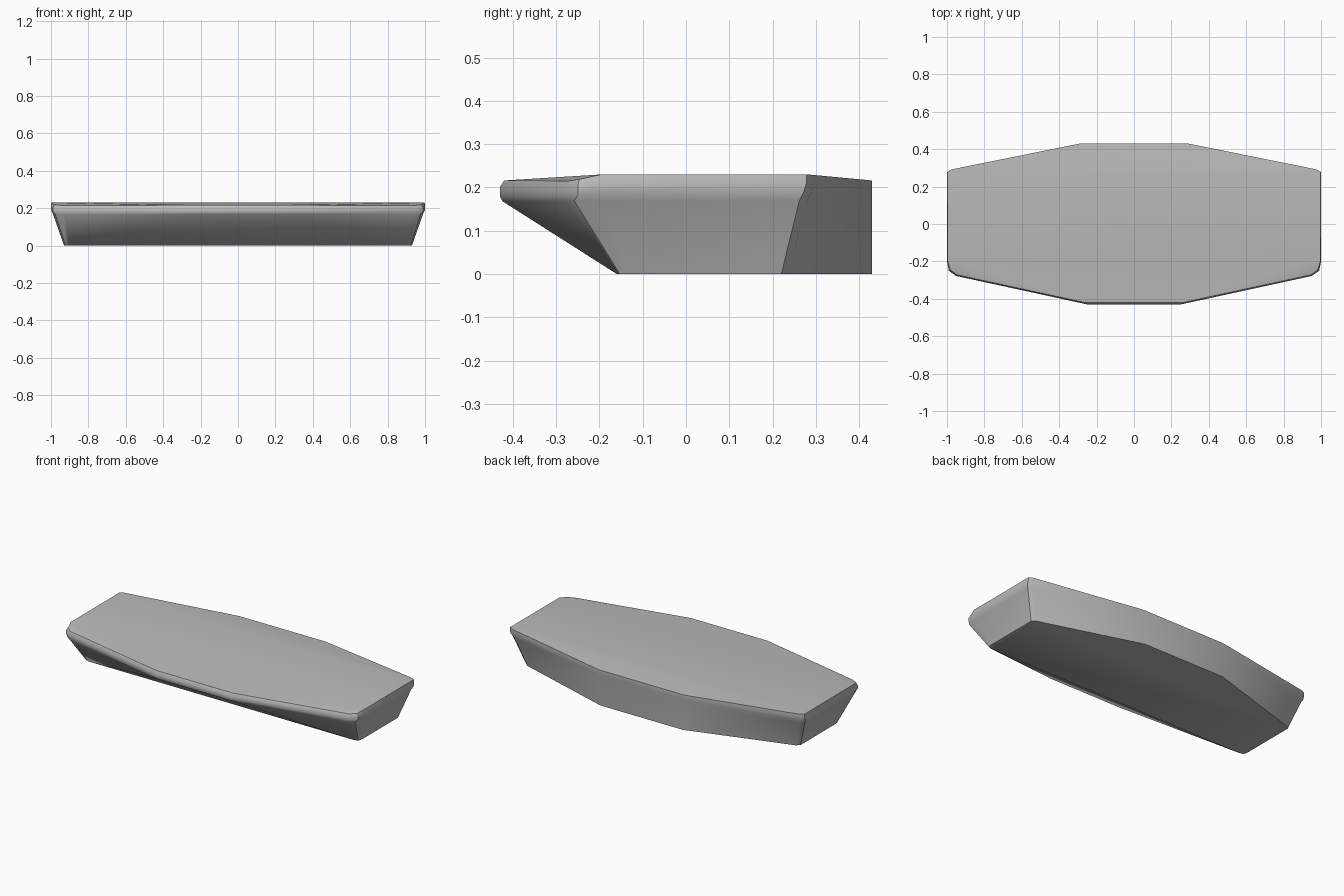
import bpy, bmesh, math

cube = bpy.data.objects.get("Cube")
if cube:
    bpy.data.objects.remove(cube, do_unlink=True)

# Single grey material
grey = bpy.data.materials.new("plain_grey")
grey.use_nodes = True
COLOUR = (0.5, 0.5, 0.5, 1)
grey.diffuse_color = COLOUR
grey.node_tree.nodes["Principled BSDF"].inputs["Base Color"].default_value = COLOUR

# Half outlines on +x, front to back:
# front edge, rounded front corner (three points), back corner (two), back edge
bottom = [(.90, -.16, 0), (.90, -.16, 0), (.922, -.153, 0), (.93, -.132, 0),
          (.93, .22, 0), (.91, .237, 0), (.28, .43, 0)]
shoulder = [(.25, -.424, .168), (.93, -.28, .168), (.977, -.258, .169), (.99, -.2, .17),
            (.99, .262, .17), (.965, .28, .17), (.285, .43, .17)]
belt = [(.25, -.43, .18), (.95, -.278, .18), (.99, -.25, .183), (1, -.2, .19),
        (1, .272, .19), (.975, .29, .19), (.29, .43, .19)]
brow = [(.25, -.43, .2), (.95, -.278, .2), (.99, -.25, .203), (1, -.2, .21),
        (1, .278, .21), (.975, .292, .21), (.29, .43, .203)]
rim = [(.26, -.42, .216), (.945, -.272, .215), (.982, -.246, .219), (.997, -.195, .23),
       (.998, .278, .23), (.975, .292, .229), (.29, .43, .216)]

bm = bmesh.new()


def ring(half):
    """Close a half outline into a full loop of vertices by mirroring."""
    full = half + [(-x, y, z) for x, y, z in reversed(half)]
    return [bm.verts.new(p) for p in full]


# Loft the side wall
rings = [ring(h) for h in (bottom, shoulder, belt, brow, rim)]
n = len(rings[0])
for low, high in zip(rings, rings[1:]):
    for i in range(n):
        j = (i + 1) % n
        bm.faces.new((low[i], low[j], high[j], high[i]))

# Flat underside
bm.faces.new(list(reversed(rings[0])))

# Deck: level centre, sloping front and back, drooping front corners
top = rings[-1]
m = lambda i: n - 1 - i
bm.faces.new((top[3], top[4], top[m(4)], top[m(3)]))
bm.faces.new((top[0], top[3], top[m(3)], top[m(0)]))
bm.faces.new((top[4], top[5], top[6], top[m(6)], top[m(5)], top[m(4)]))
for a, b in ((1, 0), (2, 1)):
    bm.faces.new((top[a], top[3], top[b]))
    bm.faces.new((top[m(a)], top[m(b)], top[m(3)]))

bmesh.ops.remove_doubles(bm, verts=bm.verts, dist=1e-4)
bmesh.ops.recalc_face_normals(bm, faces=bm.faces)
mesh = bpy.data.meshes.new("hull_slab")
bm.to_mesh(mesh)
bm.free()
mesh.materials.append(grey)

slab = bpy.data.objects.new("hull_slab", mesh)
bpy.context.collection.objects.link(slab)
bpy.context.view_layer.objects.active = slab
slab.select_set(True)
bpy.ops.object.shade_smooth_by_angle(angle=math.radians(35))
